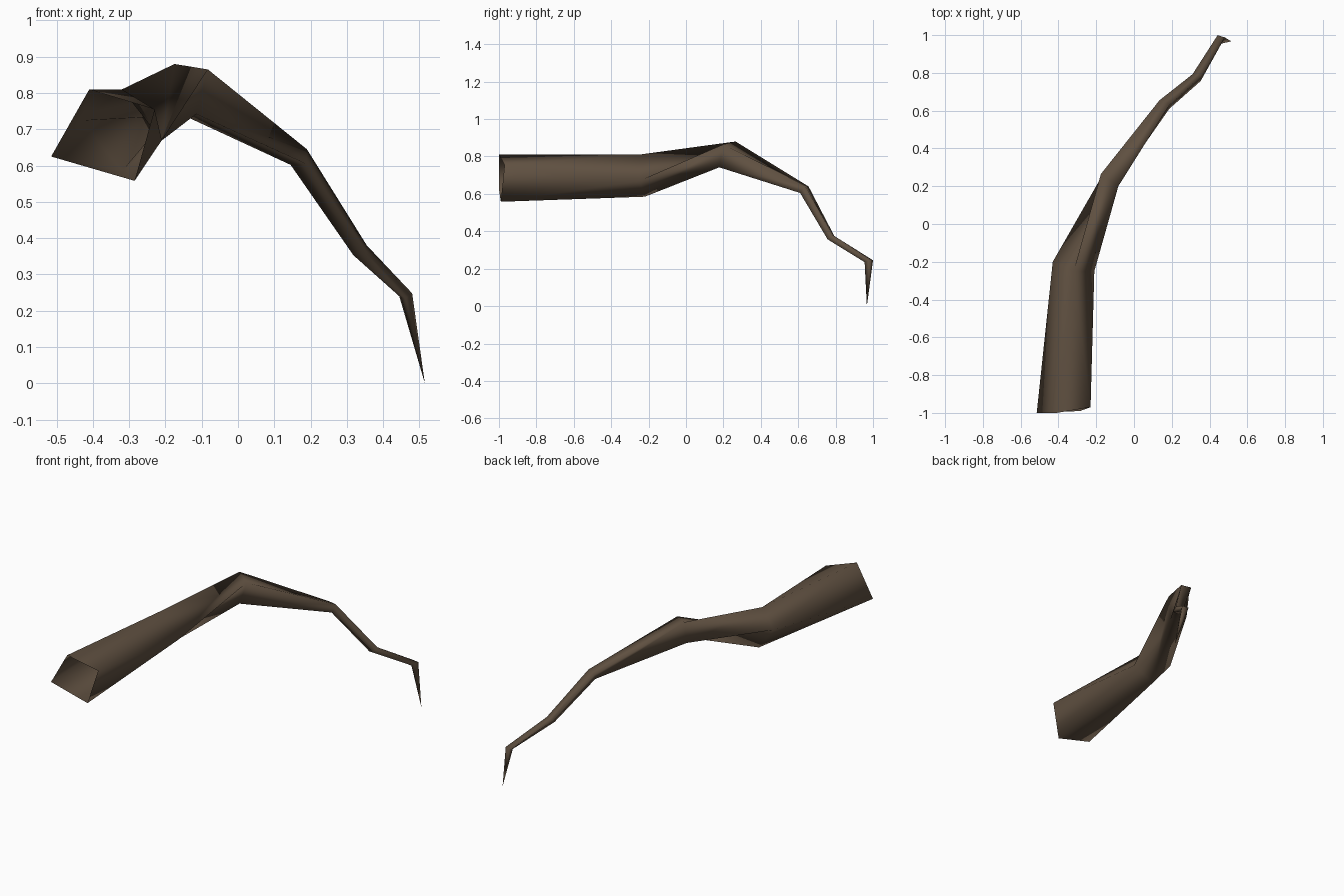
import bpy, bmesh

# Four-sided cross-sections along the branch: left, top, right, bottom corner
rings = [
    [(-0.515, -1.00, 0.625), (-0.41, -1.00, 0.81), (-0.23, -0.97, 0.755), (-0.285, -0.99, 0.558)],
    [(-0.43, -0.20, 0.725), (-0.32, -0.25, 0.81), (-0.21, -0.25, 0.67), (-0.32, -0.22, 0.585)],
    [(-0.175, 0.245, 0.75), (-0.175, 0.265, 0.88), (-0.083, 0.20, 0.865), (-0.115, 0.178, 0.742)],
    [(0.145, 0.635, 0.602), (0.135, 0.655, 0.64), (0.19, 0.635, 0.645), (0.187, 0.61, 0.605)],
    [(0.318, 0.765, 0.353), (0.31, 0.793, 0.375), (0.355, 0.785, 0.38), (0.353, 0.757, 0.357)],
    [(0.45, 0.965, 0.235), (0.443, 1.00, 0.245), (0.48, 0.988, 0.248), (0.463, 0.955, 0.235)],
]
tip_point = (0.515, 0.967, 0.0)

bark = bpy.data.materials.new("brown bark")
bark.diffuse_color = (0.115, 0.08, 0.052, 1)

# Branch skin, open at the thick end and pointed at the thin end
bm = bmesh.new()
loops = [[bm.verts.new(p) for p in ring] for ring in rings]
for r, s in zip(loops, loops[1:]):
    for i in range(4):
        j = (i + 1) % 4
        bm.faces.new((r[i], r[j], s[i]))
        bm.faces.new((r[j], s[j], s[i]))
tip = bm.verts.new(tip_point)
for i in range(4):
    bm.faces.new((loops[-1][i], loops[-1][(i + 1) % 4], tip))
for f in bm.faces:
    f.smooth = True

mesh = bpy.data.meshes.new("branch")
bm.to_mesh(mesh)
bm.free()
mesh.materials.append(bark)
branch = bpy.data.objects.new("branch", mesh)
bpy.context.collection.objects.link(branch)
